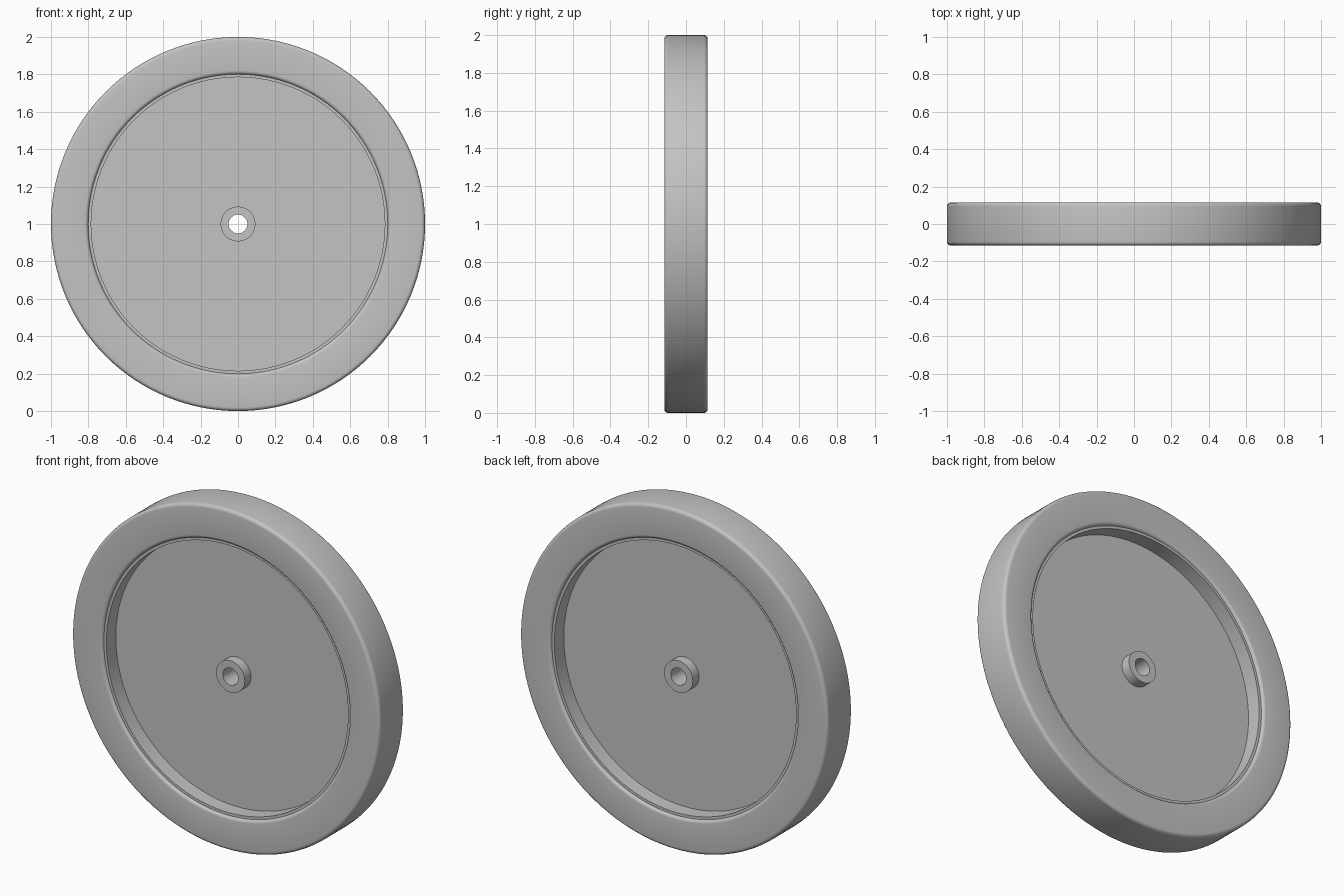
import bpy
import bmesh
from math import pi, sin, cos, radians

cube = bpy.data.objects.get("Cube")
if cube:
    bpy.data.objects.remove(cube, do_unlink=True)

SEGMENTS = 128
CENTRE_Z = 1.0

grey = bpy.data.materials.new("plain grey")
grey.use_nodes = True
colour = (0.55, 0.55, 0.55, 1)
grey.diffuse_color = colour
grey.node_tree.nodes["Principled BSDF"].inputs["Base Color"].default_value = colour


def ring(name, inner, outer, half_width, fillet=0.0, steps=5):
    """Turn a rectangular section, with optional rounded corners, about the y axis."""
    profile = []
    corners = [(outer, 1, 1), (inner, -1, 1), (inner, -1, -1), (outer, 1, -1)]
    for i, (radius, sr, sy) in enumerate(corners):
        if not fillet:
            profile.append((radius, sy * half_width))
            continue
        for k in range(steps + 1):
            a = pi / 2 * (i + k / steps)
            profile.append((radius - sr * fillet + fillet * cos(a),
                            sy * (half_width - fillet) + fillet * sin(a)))

    bm = bmesh.new()
    loops = []
    for s in range(SEGMENTS):
        t = 2 * pi * s / SEGMENTS
        loops.append([bm.verts.new((r * cos(t), y, r * sin(t))) for r, y in profile])
    n = len(profile)
    for s in range(SEGMENTS):
        a, b = loops[s], loops[(s + 1) % SEGMENTS]
        for j in range(n):
            k = (j + 1) % n
            bm.faces.new((a[j], a[k], b[k], b[j]))
    bmesh.ops.recalc_face_normals(bm, faces=bm.faces)

    mesh = bpy.data.meshes.new(name)
    bm.to_mesh(mesh)
    bm.free()
    mesh.materials.append(grey)
    obj = bpy.data.objects.new(name, mesh)
    obj.location.z = CENTRE_Z
    bpy.context.collection.objects.link(obj)

    bpy.ops.object.select_all(action="DESELECT")
    obj.select_set(True)
    bpy.context.view_layer.objects.active = obj
    bpy.ops.object.shade_smooth_by_angle(angle=radians(30))
    return obj


# Rounded outer tyre
ring("tyre", 0.80, 1.0, 0.115, fillet=0.02)
# Thin barrel lining the tyre, its edge showing as a narrow lip
ring("rim_barrel", 0.785, 0.81, 0.10)
# Flat centre plate, recessed equally on both sides
ring("web_disc", 0.07, 0.79, 0.0125)
# Hub with a through axle hole
ring("hub", 0.05, 0.093, 0.07)
